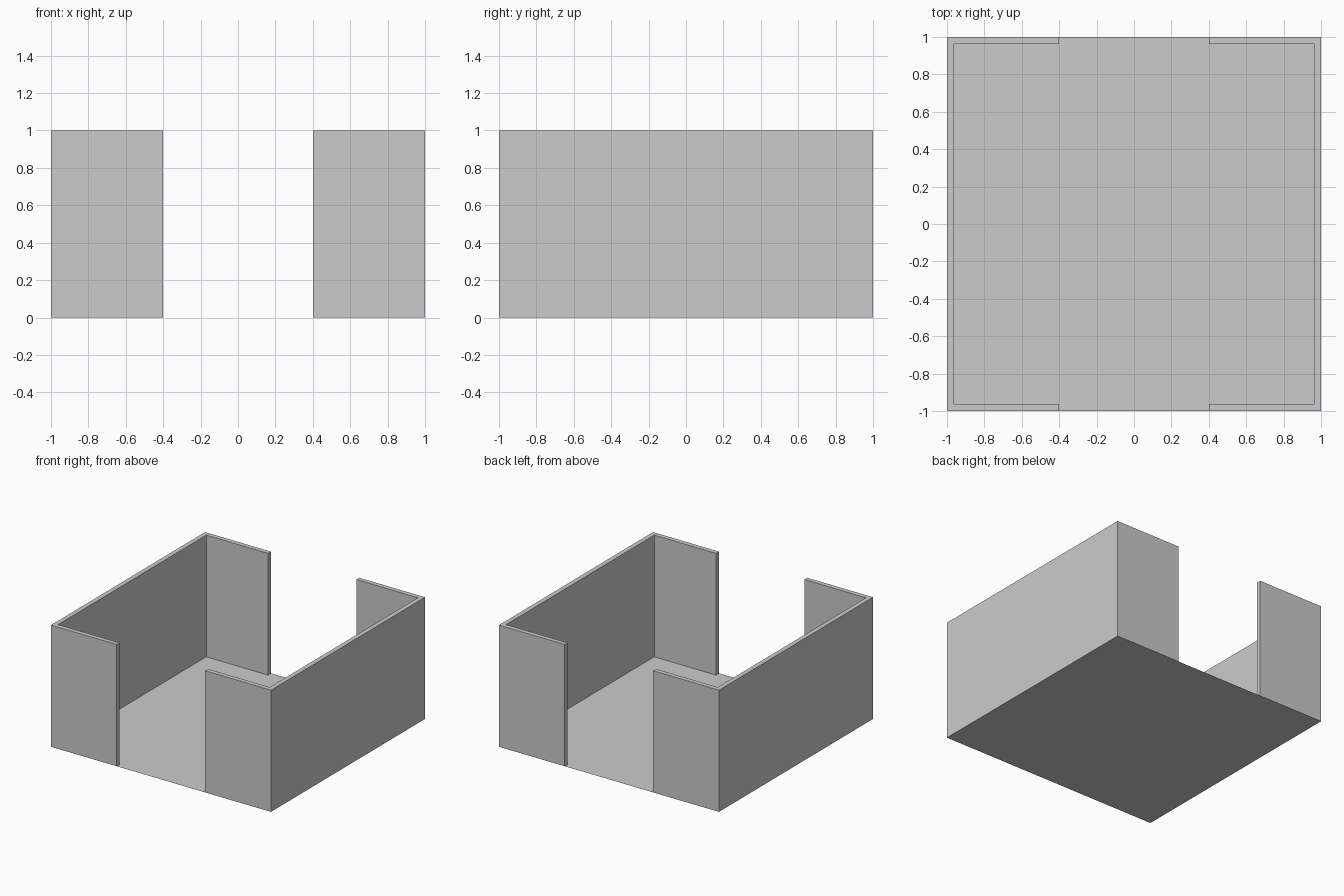
import bpy
import bmesh

if "Cube" in bpy.data.objects:
    bpy.data.objects.remove(bpy.data.objects["Cube"])

HALF = 1.0      # half of the square footprint
HEIGHT = 1.0
WALL = 0.038    # wall thickness
GAP = 0.402     # half width of the openings


def finish(name, bm):
    mesh = bpy.data.meshes.new(name)
    bm.to_mesh(mesh)
    bm.free()
    obj = bpy.data.objects.new(name, mesh)
    bpy.context.collection.objects.link(obj)
    return obj


def wall_shell(name, side):
    """C-shaped plan extruded upward; the floor sheet closes its underside."""
    inner = HALF - WALL
    plan = [(GAP, -HALF), (HALF, -HALF), (HALF, HALF), (GAP, HALF),
            (GAP, inner), (inner, inner), (inner, -inner), (GAP, -inner)]
    bm = bmesh.new()
    low = [bm.verts.new((side * x, y, 0)) for x, y in plan]
    high = [bm.verts.new((side * x, y, HEIGHT)) for x, y in plan]
    n = len(plan)
    for i in range(n):
        j = (i + 1) % n
        bm.faces.new((low[i], low[j], high[j], high[i]))
    # Top rim: front return, long side, back return
    for a, b, c, d in ((0, 1, 6, 7), (1, 2, 5, 6), (2, 3, 4, 5)):
        bm.faces.new((high[a], high[b], high[c], high[d]))
    if side < 0:
        bmesh.ops.reverse_faces(bm, faces=bm.faces[:])
    return finish(name, bm)


# Thin floor sheet
bm = bmesh.new()
bmesh.ops.create_grid(bm, x_segments=1, y_segments=1, size=HALF)
finish("floor", bm)

# Side walls with short returns either side of the front and back openings
for side, label in ((-1, "left"), (1, "right")):
    wall_shell(label + "_wall", side)
